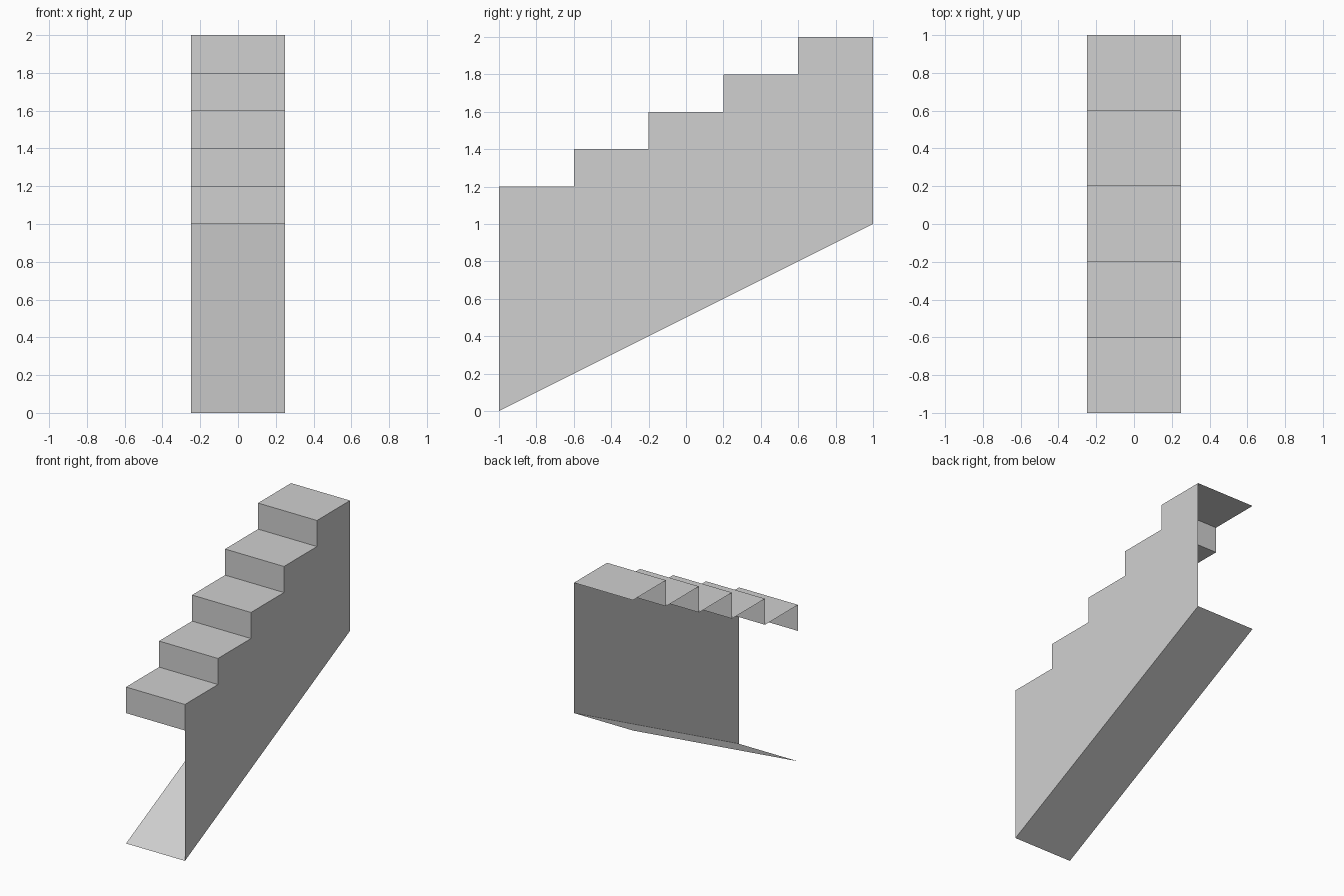
import bpy

cube = bpy.data.objects.get("Cube")
if cube:
    bpy.data.objects.remove(cube, do_unlink=True)

HALF_WIDTH = 0.25
STEPS = 5
RUN, RISE = 0.4, 0.2

grey = bpy.data.materials.new("light grey")
grey.use_nodes = True
colour = (0.63, 0.63, 0.63, 1.0)
grey.diffuse_color = colour
grey.node_tree.nodes["Principled BSDF"].inputs["Base Color"].default_value = colour


def add_mesh(name, verts, faces):
    mesh = bpy.data.meshes.new(name)
    mesh.from_pydata(verts, [], faces)
    mesh.materials.append(grey)
    mesh.update()
    obj = bpy.data.objects.new(name, mesh)
    bpy.context.collection.objects.link(obj)
    return obj


def add_strip(name, path):
    """Sweep a (y, z) path across the width as an open sheet."""
    verts = [(x, y, z) for y, z in path for x in (-HALF_WIDTH, HALF_WIDTH)]
    faces = [(2 * i, 2 * i + 1, 2 * i + 3, 2 * i + 2) for i in range(len(path) - 1)]
    return add_mesh(name, verts, faces)


# Stepped profile from the foot of the first riser to the back of the top tread
profile = [(-1.0, 1.0)]
for i in range(STEPS):
    y, z = -1 + i * RUN, 1 + (i + 1) * RISE
    profile += [(y, z), (y + RUN, z)]

# Treads and risers
add_strip("treads_and_risers", profile)

# Sloping underside, facing down
slope = [(1.0, 1.0), (-1.0, 0.0)]
add_strip("sloping_underside", slope)

# Single side wall on the left; the other side and both ends stay open
outline = [slope[1], slope[0]] + profile[:0:-1] + [profile[0]]
add_mesh("left_side_wall", [(HALF_WIDTH, y, z) for y, z in outline],
         [tuple(range(len(outline)))])
